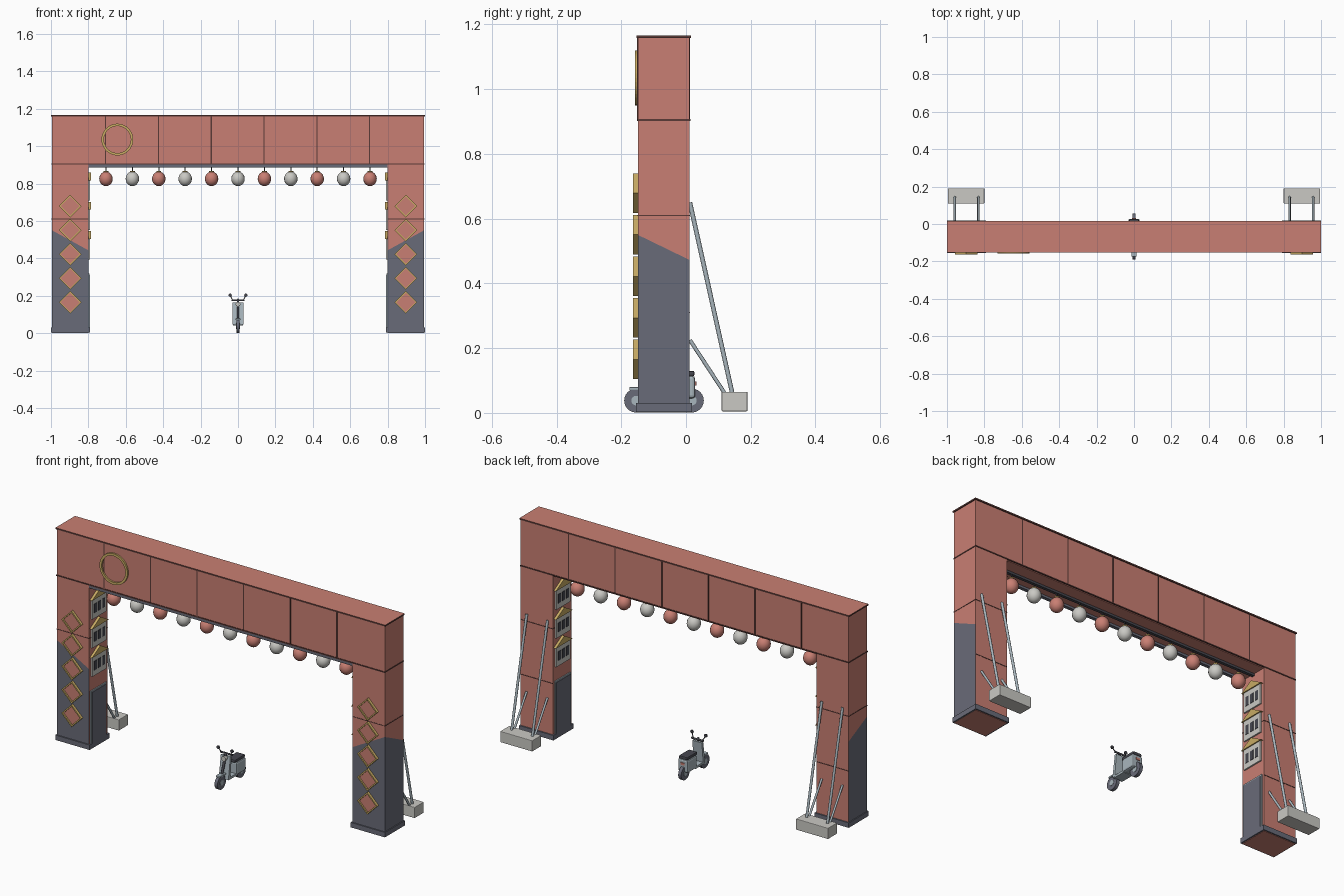
import bpy, bmesh, math
from mathutils import Vector, Matrix

if "Cube" in bpy.data.objects:
    bpy.data.objects.remove(bpy.data.objects["Cube"])


def colour(name, hexa):
    m = bpy.data.materials.new(name)
    c = [int(hexa[i:i + 2], 16) / 255 for i in (0, 2, 4)]
    m.diffuse_color = [((v + 0.055) / 1.055) ** 2.4 if v > 0.04 else v / 12.92 for v in c] + [1]
    m.use_nodes = True
    m.node_tree.nodes["Principled BSDF"].inputs["Base Color"].default_value = m.diffuse_color
    return m


RED = colour("brick red", "C97F73")
SLATE = colour("slate", "696B78")
STONE = colour("pale stone", "CAC9C4")
GOLD = colour("gold", "C8AB64")
STEEL = colour("steel", "A9B6BD")
CHAR = colour("charcoal", "46474F")
SEAM = colour("seam brown", "5A3A36")


def finish(name, bm, *mats, smooth=False):
    bmesh.ops.recalc_face_normals(bm, faces=bm.faces)
    me = bpy.data.meshes.new(name)
    bm.to_mesh(me)
    bm.free()
    for m in mats:
        me.materials.append(m)
    ob = bpy.data.objects.new(name, me)
    bpy.context.collection.objects.link(ob)
    if smooth:
        bpy.context.view_layer.objects.active = ob
        ob.select_set(True)
        bpy.ops.object.shade_smooth_by_angle(angle=math.radians(40))
        ob.select_set(False)
    return ob


def add_box(bm, x0, x1, y0, y1, z0, z1):
    mat = Matrix.Translation(((x0 + x1) / 2, (y0 + y1) / 2, (z0 + z1) / 2))
    mat = mat @ Matrix.Diagonal((abs(x1 - x0), abs(y1 - y0), abs(z1 - z0), 1))
    return bmesh.ops.create_cube(bm, size=1, matrix=mat)


def box(name, mat, *dims, bevel=0):
    bm = bmesh.new()
    add_box(bm, *dims)
    if bevel:
        bmesh.ops.bevel(bm, geom=bm.edges[:], offset=bevel, segments=2, affect='EDGES', profile=0.5)
    return finish(name, bm, mat)


def rod(name, mat, a, b, r, n=10, r2=None):
    a, b = Vector(a), Vector(b)
    bm = bmesh.new()
    rot = (b - a).to_track_quat('Z', 'Y').to_matrix().to_4x4()
    bmesh.ops.create_cone(bm, cap_ends=True, segments=n, radius1=r, radius2=r if r2 is None else r2,
                          depth=(b - a).length, matrix=Matrix.Translation((a + b) / 2) @ rot)
    return finish(name, bm, mat, smooth=True)


def prism(name, mat, pts, axis, lo, hi):
    """Extrude a 2D outline along x or y."""
    bm = bmesh.new()
    def at(p, d):
        return (d, p[0], p[1]) if axis == 'x' else (p[0], d, p[1])
    f = bm.faces.new([bm.verts.new(at(p, lo)) for p in pts])
    ext = bmesh.ops.extrude_face_region(bm, geom=[f])
    move = Vector(at((0, 0), hi - lo))
    bmesh.ops.translate(bm, vec=move, verts=[v for v in ext['geom'] if isinstance(v, bmesh.types.BMVert)])
    return finish(name, bm, mat)


def ring(name, mat, x, z, r_out, r_in, y0, y1, n, turn=0):
    """Flat frame facing the front: round or diamond by side count."""
    bm = bmesh.new()
    rows = []
    for i in range(n):
        a = turn + 2 * math.pi * i / n
        rows.append([bm.verts.new((x + r * math.cos(a), y, z + r * math.sin(a)))
                     for r, y in ((r_out, y1), (r_out, y0), (r_in, y0), (r_in, y1))])
    for i in range(n):
        p, q = rows[i], rows[(i + 1) % n]
        for k in range(4):
            bm.faces.new((p[k], p[(k + 1) % 4], q[(k + 1) % 4], q[k]))
    return finish(name, bm, mat)


F, B = -0.149, 0.011   # front and back of the gate

# Crossbeam with cap and panel seams
box("crossbeam", RED, -0.995, 0.995, F, B, 0.905, 1.16)
bm = bmesh.new()
add_box(bm, -1, 1, F - 0.004, B + 0.005, 1.158, 1.166)
bm.normal_update()
for f in bm.faces:
    f.material_index = 0 if f.normal.z > 0.5 else 1
finish("beam_cap", bm, RED, SEAM)
bm = bmesh.new()
for i in range(6):
    x = -0.708 + i * 0.2824
    add_box(bm, x - 0.003, x + 0.003, F - 0.002, B + 0.002, 0.906, 1.159)
add_box(bm, -0.997, 0.997, F - 0.003, B + 0.003, 0.902, 0.908)
finish("beam_seams", bm, SEAM)
box("beam_soffit", RED, -0.8, 0.8, F + 0.003, B - 0.003, 0.898, 0.904)
box("front_rail", SLATE, -0.8, 0.8, F + 0.002, F + 0.02, 0.886, 0.903)
box("lantern_rail", CHAR, -0.8, 0.8, -0.076, -0.060, 0.886, 0.9)

# Emblem ring on the beam
ring("emblem_ring", GOLD, -0.645, 1.035, 0.085, 0.072, F - 0.009, F + 0.001, 40)

for s, side in ((-1, "left"), (1, "right")):
    # Pillar, with slanted slate paint on the front and outer faces
    bm = bmesh.new()
    add_box(bm, s * 0.8, s * 0.995, F, B, 0.001, 0.903)
    bmesh.ops.bisect_plane(bm, geom=bm.verts[:] + bm.edges[:] + bm.faces[:],
                           plane_co=(s * 0.995, F, 0.55), plane_no=(-s * 0.55, 0.485, 1))
    bmesh.ops.recalc_face_normals(bm, faces=bm.faces)
    for f in bm.faces:
        painted = f.normal.y < -0.5 or f.normal.x * s > 0.5
        f.material_index = 1 if painted and f.calc_center_median().z < 0.5 else 0
    finish(side + "_pillar", bm, RED, SLATE)

    # Plinth and horizontal seams
    bm = bmesh.new()
    add_box(bm, s * 0.792, s * 1.0, F - 0.006, B + 0.007, 0.003, 0.03)
    finish(side + "_plinth", bm, SLATE)
    bm = bmesh.new()
    add_box(bm, s * 0.799, s * 0.9965, F - 0.001, B + 0.0015, 0.608, 0.612)
    add_box(bm, s * 0.8, s * 0.995, B - 0.002, B + 0.0015, 0.308, 0.312)
    finish(side + "_pillar_seams", bm, SEAM)

    # Diamond ornaments
    for i in range(5):
        z = 0.165 + i * 0.1285
        ring(side + "_diamond_frame", GOLD, s * 0.897, z, 0.061, 0.051, F - 0.014, F + 0.001, 4)
        prism(side + "_diamond_panel", RED,
              [(s * 0.897 + a * 0.052, z + b * 0.052) for a, b in ((1, 0), (0, 1), (-1, 0), (0, -1))],
              'y', F - 0.006, F)

    # Little house fronts on the inner face
    X = s * 0.8
    for i in range(3):
        z = 0.395 + i * 0.157
        box(side + "_house_front", STONE, X, X - s * 0.008, -0.13, -0.008, z, z + 0.112)
        prism(side + "_house_roof", GOLD, [(-0.142, z + 0.108), (0.004, z + 0.108), (-0.069, z + 0.15)],
              'x', X, X - s * 0.014)
        for k in range(3):
            y = -0.104 + k * 0.035
            box(side + "_house_window", CHAR, X - s * 0.007, X - s * 0.010, y - 0.011, y + 0.011,
                z + 0.03, z + 0.08)

    # Doorway
    box(side + "_door_frame", STEEL, X, X - s * 0.005, -0.138, -0.002, 0.03, 0.318)
    box(side + "_door", SLATE, X - s * 0.004, X - s * 0.008, -0.13, -0.01, 0.03, 0.31)

    # Rear braces and ballast block
    box(side + "_ballast", STONE, s * 0.8, s * 0.995, 0.11, 0.19, 0.005, 0.065, bevel=0.003)
    for x in (0.832, 0.958):
        rod(side + "_long_brace", STEEL, (s * x, 0.012, 0.65), (s * x, 0.143, 0.06), 0.007)
        rod(side + "_short_brace", STEEL, (s * x, 0.012, 0.225), (s * x, 0.12, 0.06), 0.006)

# Hanging lanterns, alternating colours
for i in range(11):
    x, y, z = -0.706 + i * 0.1412, -0.068, 0.825
    bm = bmesh.new()
    bmesh.ops.create_uvsphere(bm, u_segments=16, v_segments=10, radius=1,
                              matrix=Matrix.Translation((x, y, z)) @ Matrix.Diagonal((0.036, 0.036, 0.039, 1)))
    finish("lantern", bm, STONE if i % 2 else RED, smooth=True)
    rod("lantern_cap", GOLD, (x, y, 0.858), (x, y, 0.868), 0.013, 12)
    rod("lantern_cord", CHAR, (x, y, 0.866), (x, y, 0.89), 0.003, 6)

# Scooter: wheels
for y in (-0.154, 0.018):
    rod("scooter_tyre", SLATE, (-0.009, y, 0.038), (0.009, y, 0.038), 0.037, 24)
    rod("scooter_hub", STEEL, (-0.011, y, 0.038), (0.011, y, 0.038), 0.015, 16)
# Scooter: body, floor, leg shield and seat
box("scooter_rear_body", STEEL, -0.03, 0.03, -0.055, 0.028, 0.045, 0.114, bevel=0.008)
box("scooter_floor", STEEL, -0.027, 0.027, -0.115, -0.045, 0.042, 0.054)
prism("scooter_leg_shield", STEEL, [(-0.125, 0.045), (-0.108, 0.045), (-0.096, 0.165), (-0.108, 0.165)],
      'x', -0.029, 0.029)
box("scooter_seat", CHAR, -0.026, 0.026, -0.062, 0.026, 0.113, 0.13, bevel=0.005)
box("scooter_front_fender", STEEL, -0.013, 0.013, -0.175, -0.12, 0.07, 0.08, bevel=0.003)
box("scooter_tail_light", RED, -0.012, 0.012, 0.026, 0.032, 0.085, 0.097)
# Scooter: steering and mirrors
rod("scooter_fork", CHAR, (0, -0.152, 0.04), (0, -0.104, 0.182), 0.007)
rod("scooter_headlight", STONE, (0, -0.108, 0.155), (0, -0.126, 0.155), 0.013, 14)
rod("scooter_handlebar", CHAR, (-0.036, -0.1, 0.176), (0.036, -0.1, 0.176), 0.005)
for s in (-1, 1):
    rod("scooter_mirror_stalk", CHAR, (s * 0.028, -0.102, 0.176), (s * 0.042, -0.112, 0.202), 0.0025, 6)
    rod("scooter_mirror", CHAR, (s * 0.042, -0.115, 0.203), (s * 0.042, -0.109, 0.203), 0.009, 12)
